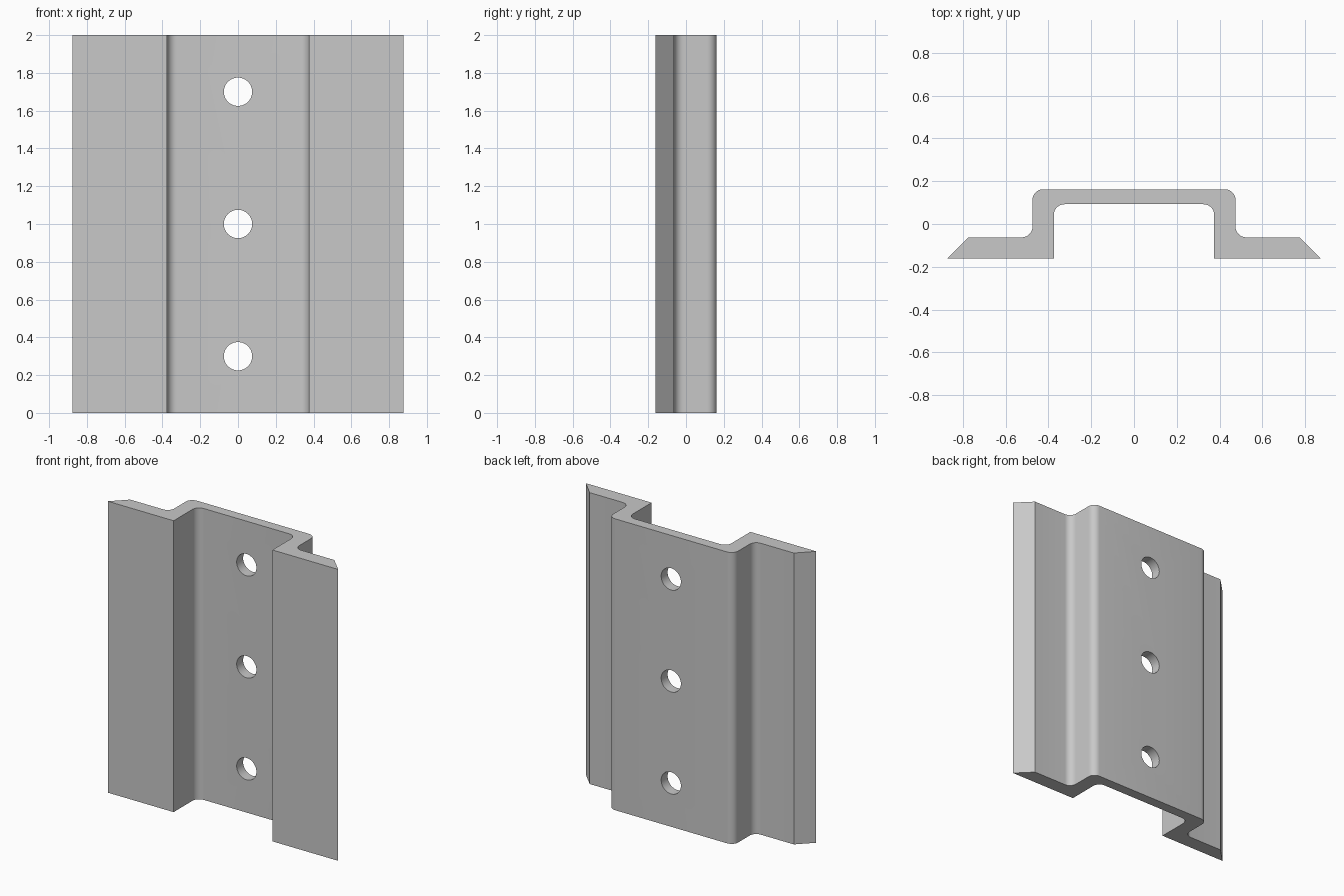
import bpy, bmesh
from math import pi, radians, sin, cos
from mathutils import Vector

cube = bpy.data.objects.get("Cube")
if cube:
    bpy.data.objects.remove(cube, do_unlink=True)

HEIGHT = 2.0
HOLE_RADIUS = 0.075

grey = bpy.data.materials.new("plain grey")
grey.use_nodes = True
colour = (0.58, 0.58, 0.58, 1)
grey.diffuse_color = colour
grey.node_tree.nodes["Principled BSDF"].inputs["Base Color"].default_value = colour


def fillet(corner, before, after, radius, steps=8):
    """Arc points rounding a right-angled profile corner."""
    a = (Vector(before) - Vector(corner)).normalized() * radius
    b = (Vector(after) - Vector(corner)).normalized() * radius
    centre = Vector(corner) + a + b
    angles = [pi / 2 * i / steps for i in range(steps + 1)]
    return [centre - b * cos(t) - a * sin(t) for t in angles]


def rounded(corners):
    """Profile points from (x, y, corner radius) entries."""
    points = []
    for i, (x, y, r) in enumerate(corners):
        if r:
            points += fillet((x, y), corners[i - 1][:2], corners[i + 1][:2], r)
        else:
            points.append(Vector((x, y)))
    return points


def mirrored(points):
    return [Vector((-p.x, p.y)) for p in reversed(points)]


# Left half of the section, ending or starting on the centre line
outer = rounded([(0.875, -0.1625, 0), (0.775, -0.0625, 0), (0.475, -0.0625, 0.05),
                 (0.475, 0.1625, 0.05), (0, 0.1625, 0)])[:-1]
inner = rounded([(0, 0.0925, 0), (0.375, 0.0925, 0.05), (0.375, -0.1625, 0)])[1:]
section = outer + mirrored(outer) + mirrored(inner) + inner

# Channel bracket extruded upwards from its section
bm = bmesh.new()
base = bm.faces.new([bm.verts.new((p.x, p.y, 0)) for p in section])
lifted = bmesh.ops.extrude_face_region(bm, geom=[base], use_keep_orig=True)
bmesh.ops.translate(bm, vec=(0, 0, HEIGHT),
                    verts=[v for v in lifted["geom"] if isinstance(v, bmesh.types.BMVert)])
bmesh.ops.recalc_face_normals(bm, faces=bm.faces)
mesh = bpy.data.meshes.new("channel_bracket")
bm.to_mesh(mesh)
bm.free()
bracket = bpy.data.objects.new("channel_bracket", mesh)
bpy.context.collection.objects.link(bracket)
mesh.materials.append(grey)

# Three bolt holes through the web
for number, z in enumerate((0.3, 1.0, 1.7), 1):
    bpy.ops.mesh.primitive_cylinder_add(vertices=48, radius=HOLE_RADIUS, depth=0.4,
                                        location=(0, 0.125, z), rotation=(pi / 2, 0, 0))
    cutter = bpy.context.object
    cutter.name = f"hole_cutter_{number}"
    cutter.data.materials.append(grey)
    cutter.hide_render = True
    cut = bracket.modifiers.new(f"bolt_hole_{number}", "BOOLEAN")
    cut.operation = "DIFFERENCE"
    cut.solver = "EXACT"
    cut.object = cutter

# Apply the cuts, drop the cutters and smooth the fillets
bpy.ops.object.select_all(action="DESELECT")
bpy.context.view_layer.objects.active = bracket
bracket.select_set(True)
for modifier in list(bracket.modifiers):
    cutter = modifier.object
    bpy.ops.object.modifier_apply(modifier=modifier.name)
    bpy.data.objects.remove(cutter, do_unlink=True)
bpy.ops.object.shade_smooth_by_angle(angle=radians(30))
